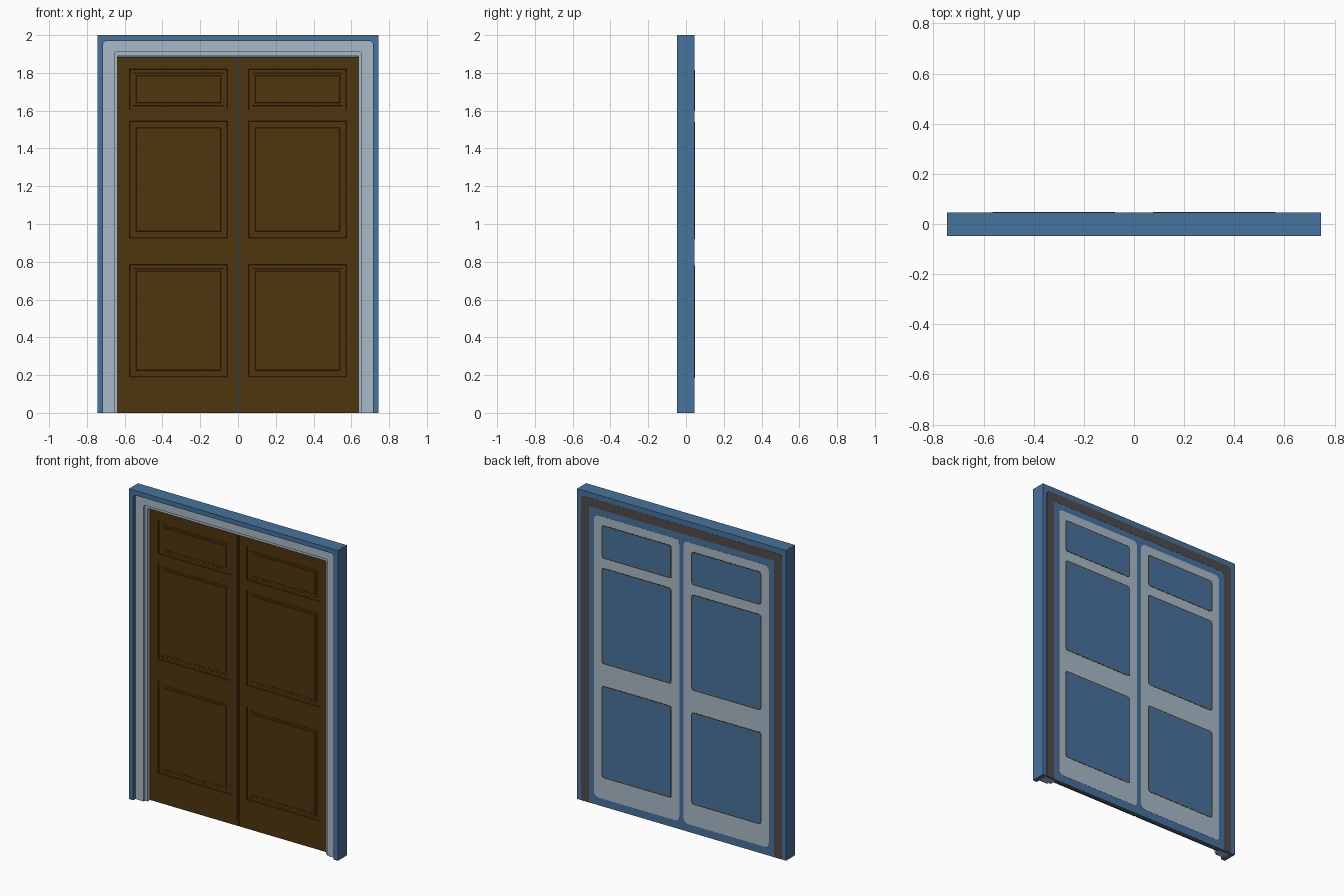
import bpy, bmesh, math

if "Cube" in bpy.data.objects:
    bpy.data.objects.remove(bpy.data.objects["Cube"], do_unlink=True)


def srgb(*rgb):
    return tuple(((c / 255 + 0.055) / 1.055) ** 2.4 for c in rgb) + (1.0,)


def material(name, color):
    m = bpy.data.materials.new(name)
    m.use_nodes = True
    m.diffuse_color = color
    bsdf = m.node_tree.nodes["Principled BSDF"]
    bsdf.inputs["Base Color"].default_value = color
    bsdf.inputs["Roughness"].default_value = 0.7
    return m


BLUE = material("steel blue", srgb(71, 115, 157))
PALE = material("pale grey", srgb(168, 186, 200))
BROWN = material("dark brown wood", srgb(78, 53, 13))
DARK = material("dark grey", srgb(80, 76, 73))


def finish(name, bm, mat, mirror=False):
    me = bpy.data.meshes.new(name)
    bm.to_mesh(me)
    bm.free()
    me.materials.append(mat)
    ob = bpy.data.objects.new(name, me)
    bpy.context.collection.objects.link(ob)
    if mirror:
        ob.modifiers.new("Mirror", "MIRROR").use_mirror_merge = False
    return ob


def prism(name, outline, y0, y1, mat, mirror=False):
    """Extrude an (x, z) outline from y0 to y1."""
    bm = bmesh.new()
    face = bm.faces.new([bm.verts.new((x, y0, z)) for x, z in outline])
    ext = bmesh.ops.extrude_face_region(bm, geom=[face])
    moved = [v for v in ext["geom"] if isinstance(v, bmesh.types.BMVert)]
    bmesh.ops.translate(bm, verts=moved, vec=(0, y1 - y0, 0))
    bmesh.ops.recalc_face_normals(bm, faces=bm.faces)
    return finish(name, bm, mat, mirror)


def arc(cx, cz, r, start, steps=4):
    return [(cx + r * math.cos(math.radians(start + 90 * i / steps)),
             cz + r * math.sin(math.radians(start + 90 * i / steps)))
            for i in range(steps + 1)]


def arch(w, h, r):
    """Open door outline from the lower right, over the top, to the lower left."""
    if r == 0:
        return [(w, 0), (w, h), (-w, h), (-w, 0)]
    return [(w, 0)] + arc(w - r, h - r, r, 0) + arc(-w + r, h - r, r, 90) + [(-w, 0)]


def surround(name, outer, inner, y0, y1, mat):
    prism(name, arch(*outer) + arch(*inner)[::-1], y0, y1, mat)


def rounded(x0, x1, z0, z1, r):
    return (arc(x1 - r, z1 - r, r, 0) + arc(x0 + r, z1 - r, r, 90)
            + arc(x0 + r, z0 + r, r, 180) + arc(x1 - r, z0 + r, r, 270))


# Frame: outer rim, recessed casing, inner stop
surround("frame_rim", (0.745, 2.0, 0), (0.715, 1.97, 0.02), -0.047, 0.045, BLUE)
surround("casing", (0.716, 1.971, 0.02), (0.655, 1.91, 0.01), -0.025, 0.03, PALE)
surround("inner_stop", (0.656, 1.911, 0.01), (0.637, 1.89, 0), -0.012, 0.03, PALE)

# Backing sheet and the band around its edge
prism("back_sheet", arch(0.73, 1.985, 0), 0.025, 0.045, BLUE)
surround("back_band", (0.716, 1.965, 0.02), (0.66, 1.91, 0.01), 0.044, 0.046, DARK)

# Door leaves: flat core with a paneled front
prism("door_core", [(0.003, 0), (0.637, 0), (0.637, 1.885), (0.003, 1.885)],
      0.013, 0.03, BROWN, True)
PANELS = [(0.19, 0.785), (0.925, 1.545), (1.605, 1.82)]
xs = [0.012, 0.055, 0.575, 0.622]
zs = [0.03] + [z for p in PANELS for z in p] + [1.878]
bm = bmesh.new()
grid = [[bm.verts.new((x, 0.008, z)) for x in xs] for z in zs]
fields = []
for j in range(len(zs) - 1):
    for i in range(3):
        f = bm.faces.new((grid[j][i], grid[j][i + 1], grid[j + 1][i + 1], grid[j + 1][i]))
        if i == 1 and j % 2 == 1:
            fields.append(f)
rim = [e for e in bm.edges if e.is_boundary]
skirt = bmesh.ops.extrude_edge_only(bm, edges=rim)
bmesh.ops.translate(bm, vec=(0, 0.006, 0),
                    verts=[v for v in skirt["geom"] if isinstance(v, bmesh.types.BMVert)])
for thick, depth in ((0.004, -0.008), (0.014, 0.0), (0.004, 0.004), (0.013, 0.0), (0.002, 0.002)):
    bmesh.ops.inset_individual(bm, faces=fields, thickness=thick, depth=depth,
                               use_even_offset=True)
finish("door_front", bm, BROWN, True)

# Back of each leaf: pale plate, brown-edged blue panels
prism("back_leaf", rounded(0.015, 0.623, 0.05, 1.868, 0.03), 0.044, 0.0462, PALE, True)
for n, (z0, z1) in enumerate(PANELS, 1):
    prism(f"back_panel_edge_{n}", rounded(0.07, 0.57, z0 - 0.005, z1 - 0.005, 0.018),
          0.044, 0.0466, BROWN, True)
    prism(f"back_panel_{n}", rounded(0.076, 0.564, z0 + 0.001, z1 - 0.011, 0.015),
          0.044, 0.047, BLUE, True)
